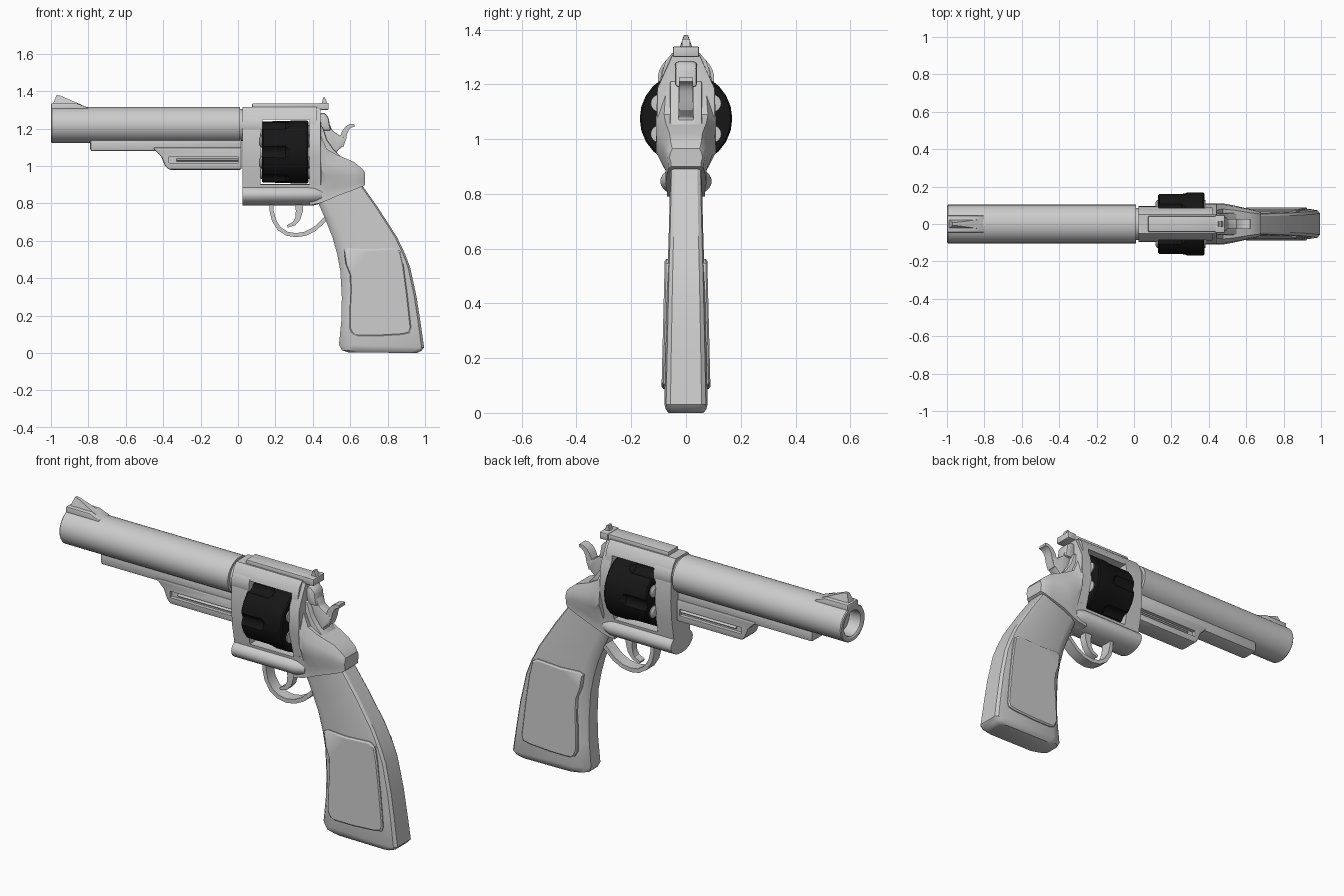
import bpy, bmesh, math
from mathutils import Vector


def material(name, rgb):
    m = bpy.data.materials.new(name)
    m.diffuse_color = (*rgb, 1)
    return m


STEEL = material("light grey steel", (0.6, 0.6, 0.6))
BLACK = material("black steel", (0.008, 0.008, 0.008))


def smooth(ob, deg=32):
    ob.data.shade_smooth()
    ob.data.set_sharp_from_angle(angle=math.radians(deg))


def bake(ob):
    """Apply the modifiers of an object and renew its shading."""
    dg = bpy.context.evaluated_depsgraph_get()
    mesh = bpy.data.meshes.new_from_object(ob.evaluated_get(dg))
    ob.modifiers.clear()
    ob.data = mesh
    smooth(ob)


def loft(name, rings, mat=STEEL, bevel=0):
    """Skin a row of equal-length rings and cap both ends."""
    bm = bmesh.new()
    vs = [[bm.verts.new(p) for p in r] for r in rings]
    n = len(rings[0])
    for a, b in zip(vs, vs[1:]):
        for i in range(n):
            j = (i + 1) % n
            bm.faces.new((a[i], a[j], b[j], b[i]))
    bm.faces.new(vs[0])
    bm.faces.new(vs[-1])
    bmesh.ops.recalc_face_normals(bm, faces=bm.faces)
    me = bpy.data.meshes.new(name)
    bm.to_mesh(me)
    bm.free()
    me.materials.append(mat)
    ob = bpy.data.objects.new(name, me)
    bpy.context.collection.objects.link(ob)
    smooth(ob)
    if bevel:
        mod = ob.modifiers.new("bevel", "BEVEL")
        mod.width, mod.segments, mod.limit_method = bevel, 2, "ANGLE"
        bake(ob)
    return ob


def prism(name, pts, w, mat=STEEL, bevel=0, y=0):
    """Side profile in x and z, extruded to half width w around y."""
    return loft(name, [[(px, y + s * w, pz) for px, pz in pts] for s in (-1, 1)], mat, bevel)


def box(name, x0, x1, z0, z1, w, mat=STEEL, bevel=0, y=0):
    return prism(name, [(x0, z0), (x1, z0), (x1, z1), (x0, z1)], w, mat, bevel, y)


def turned(name, prof, z, y=0, sy=1, sz=1, n=32, mat=STEEL):
    """Lathe a list of (x, radius) around an axis along x."""
    ang = [math.tau * i / n for i in range(n)]
    return loft(name, [[(x, y + r * sy * math.cos(a), z + r * sz * math.sin(a)) for a in ang]
                       for x, r in prof], mat)


def ribbon(name, pts, thick, w):
    """Strip that follows a path in x and z, thickness may taper."""
    left, right = [], []
    for i, p in enumerate(pts):
        d = Vector(pts[min(i + 1, len(pts) - 1)]) - Vector(pts[max(i - 1, 0)])
        d.normalize()
        t = thick[0] + (thick[1] - thick[0]) * i / (len(pts) - 1)
        left.append((p[0] - d.y * t / 2, p[1] + d.x * t / 2))
        right.append((p[0] + d.y * t / 2, p[1] - d.x * t / 2))
    return prism(name, left + right[::-1], w)


def cut(ob, cutters):
    for c in cutters:
        m = ob.modifiers.new("cut", "BOOLEAN")
        m.operation, m.object = "DIFFERENCE", c
    bake(ob)
    for c in cutters:
        bpy.data.objects.remove(c)


# Barrel with bore
turned("barrel", [(-0.93, 0.066), (-0.995, 0.07), (-1, 0.078), (-1, 0.096), (-0.995, 0.1), (0.01, 0.1)],
       1.22, sy=1.03, sz=0.96, n=40)
turned("barrel_collar", [(0, 0.085), (0.025, 0.085), (0.025, 0.093), (0.13, 0.093)], 1.22)

# Lugs below the barrel, with a recessed slot on each side
prism("barrel_rib", [(-0.79, 1.15), (-0.79, 1.08), (0.02, 1.08), (0.02, 1.15)], 0.05, bevel=0.012)
shroud = prism("rod_shroud", [(-0.46, 1.1), (-0.44, 1.08), (-0.41, 1.05), (-0.39, 1.0), (-0.37, 0.98),
                              (0.02, 0.98), (0.02, 1.1)], 0.055, bevel=0.01)
cut(shroud, [box("slot", -0.37, 0, 1.015, 1.05, 0.025, y=s * 0.06) for s in (-1, 1)])
turned("ejector_rod", [(-0.33, 0.012), (0.01, 0.012)], 1.032, n=12, sy=3.9)

# Front sight
prism("front_sight_base", [(-1, 1.29), (-1, 1.335), (-0.86, 1.335), (-0.8, 1.312), (-0.8, 1.29)], 0.045, bevel=0.006)
loft("front_sight_blade", [[(-0.99, s * 0.024, 1.33), (-0.97, s * 0.008, 1.38), (-0.95, s * 0.008, 1.376),
                            (-0.83, s * 0.024, 1.325)] for s in (-1, 1)])

# Frame with cylinder window
half = [(0.05, 1.315), (0.075, 1.285), (0.088, 1.24), (0.095, 1.1), (0.085, 0.98), (0.07, 0.9), (0.06, 0.83)]
section = half + [(-y, z) for y, z in half[::-1]]
frame = loft("frame", [[(x, y, z) for y, z in section] for x in (0.025, 0.42)])
cut(frame, [box("window", 0.12, 0.382, 0.9, 1.25, 0.3)])
box("top_rib", 0.075, 0.45, 1.3, 1.335, 0.042, bevel=0.005)
turned("lower_frame_tube", [(0.025, 0.057), (0.4, 0.057), (0.45, 0.045)], 0.846, sy=1.65, n=28)
turned("crane", [(0.03, 0.05), (0.14, 0.05)], 1.075, n=20)

# Rear frame, sweeping down to the grip: x, bottom, top, low half width, mid, top
rear = []
for x, zb, zt, wb, wm, wt in [(0.382, 0.79, 1.312, 0.07, 0.11, 0.05), (0.44, 0.802, 1.305, 0.07, 0.11, 0.05),
                              (0.445, 0.804, 1.16, 0.07, 0.11, 0.075), (0.475, 0.815, 1.09, 0.07, 0.11, 0.08),
                              (0.53, 0.84, 1.06, 0.075, 0.1, 0.075), (0.62, 0.872, 1.022, 0.07, 0.08, 0.06),
                              (0.665, 0.89, 0.985, 0.065, 0.07, 0.055), (0.68, 0.9, 0.965, 0.055, 0.06, 0.05)]:
    h = zt - zb
    hs = [(wb, zb), (wb, zb + 0.22 * h), (wm, zb + 0.5 * h), (wm * 0.95, zb + 0.76 * h), (wt, zt)]
    rear.append([(x, y, z) for y, z in hs + [(-y, z) for y, z in hs[::-1]]])
loft("rear_frame", rear)

# Fluted cylinder and cartridges
cyl = turned("cylinder", [(0.128, 0.158), (0.135, 0.164), (0.27, 0.165), (0.29, 0.169), (0.37, 0.169), (0.377, 0.163)],
             1.075, n=24, mat=BLACK)
flutes = []
for k in range(6):
    a = k * math.tau / 6
    flutes.append(turned("flute", [(0.1, 0.04), (0.255, 0.04), (0.28, 0.02)],
                         1.075 + 0.185 * math.sin(a), 0.185 * math.cos(a), n=16, mat=BLACK))
cut(cyl, flutes)
for k in range(6):
    a = (k + 0.5) * math.tau / 6
    turned("cartridge", [(0.116, 0.02), (0.124, 0.032), (0.383, 0.032)],
           1.075 + 0.112 * math.sin(a), 0.112 * math.cos(a), n=16)

# Rear sight
box("rear_sight_base", 0.435, 0.485, 1.3, 1.338, 0.048, bevel=0.005)
prism("rear_sight_leaf", [(0.448, 1.33), (0.455, 1.365), (0.465, 1.365), (0.478, 1.335)], 0.014)

# Hammer
prism("hammer_cheeks", [(0.42, 1.03), (0.42, 1.215), (0.452, 1.21), (0.475, 1.14), (0.51, 1.09), (0.57, 1.03)], 0.058,
      bevel=0.006)
prism("hammer_head", [(0.43, 1.19), (0.43, 1.28), (0.462, 1.285), (0.485, 1.26), (0.49, 1.22), (0.5, 1.19)], 0.04,
      bevel=0.012)
prism("hammer_body", [(0.45, 1.06), (0.45, 1.25), (0.485, 1.235), (0.505, 1.19), (0.54, 1.165), (0.575, 1.15),
                      (0.565, 1.11), (0.53, 1.08), (0.53, 1.04)], 0.028, bevel=0.005)
ribbon("hammer_spur", [(0.545, 1.11), (0.562, 1.15), (0.57, 1.18), (0.585, 1.203), (0.602, 1.215), (0.622, 1.218)],
       (0.04, 0.016), 0.026)

# Trigger and its guard
ribbon("trigger_guard", [(0.178, 0.81), (0.18, 0.76), (0.192, 0.71), (0.22, 0.665), (0.262, 0.638), (0.31, 0.63),
                         (0.36, 0.638), (0.41, 0.663), (0.445, 0.695), (0.48, 0.73)], (0.022, 0.022), 0.032)
ribbon("trigger", [(0.325, 0.81), (0.328, 0.76), (0.32, 0.72), (0.3, 0.692), (0.264, 0.677)], (0.045, 0.014), 0.02)

# Grip: front point, back point, half width
rings = []
for xf, zf, xb, zb, w in [(0.43, 0.8, 0.665, 0.895, 0.058), (0.465, 0.72, 0.75, 0.775, 0.06),
                          (0.505, 0.62, 0.85, 0.62, 0.064), (0.53, 0.53, 0.893, 0.53, 0.067),
                          (0.547, 0.44, 0.92, 0.46, 0.069), (0.555, 0.3, 0.955, 0.3, 0.073),
                          (0.553, 0.18, 0.975, 0.17, 0.076), (0.54, 0.045, 0.995, 0.03, 0.079),
                          (0.555, 0.015, 0.98, 0.012, 0.074), (0.59, 0.004, 0.955, 0.0, 0.064)]:
    f, b = Vector((xf, 0, zf)), Vector((xb, 0, zb))
    hs = [(0, 0.5), (0.05, 0.8), (0.16, 1), (0.9, 1), (0.97, 0.92), (1, 0.72)]
    ring = [f.lerp(b, t) + Vector((0, k * w, 0)) for t, k in hs]
    rings.append(ring + [Vector((p.x, -p.y, p.z)) for p in ring[::-1]])
loft("grip", rings)

# Raised grip panels
outline = [(0.565, 0.55), (0.585, 0.562), (0.7, 0.555), (0.84, 0.563), (0.868, 0.545), (0.885, 0.47), (0.905, 0.32),
           (0.926, 0.13), (0.918, 0.105), (0.88, 0.096), (0.75, 0.088), (0.64, 0.088), (0.61, 0.1), (0.595, 0.13),
           (0.597, 0.25), (0.602, 0.34), (0.598, 0.42), (0.575, 0.48)]
cx, cz = 0.745, 0.32
for side, s in (("front", -1), ("back", 1)):
    layers = []
    for scale, dy in ((1, -0.03), (1, 0.004), (0.965, 0.01)):
        layers.append([(cx + (x - cx) * scale, s * (0.079 - 0.024 * (z - 0.1) + dy), cz + (z - cz) * scale)
                       for x, z in outline])
    loft(side + "_grip_panel", layers)
